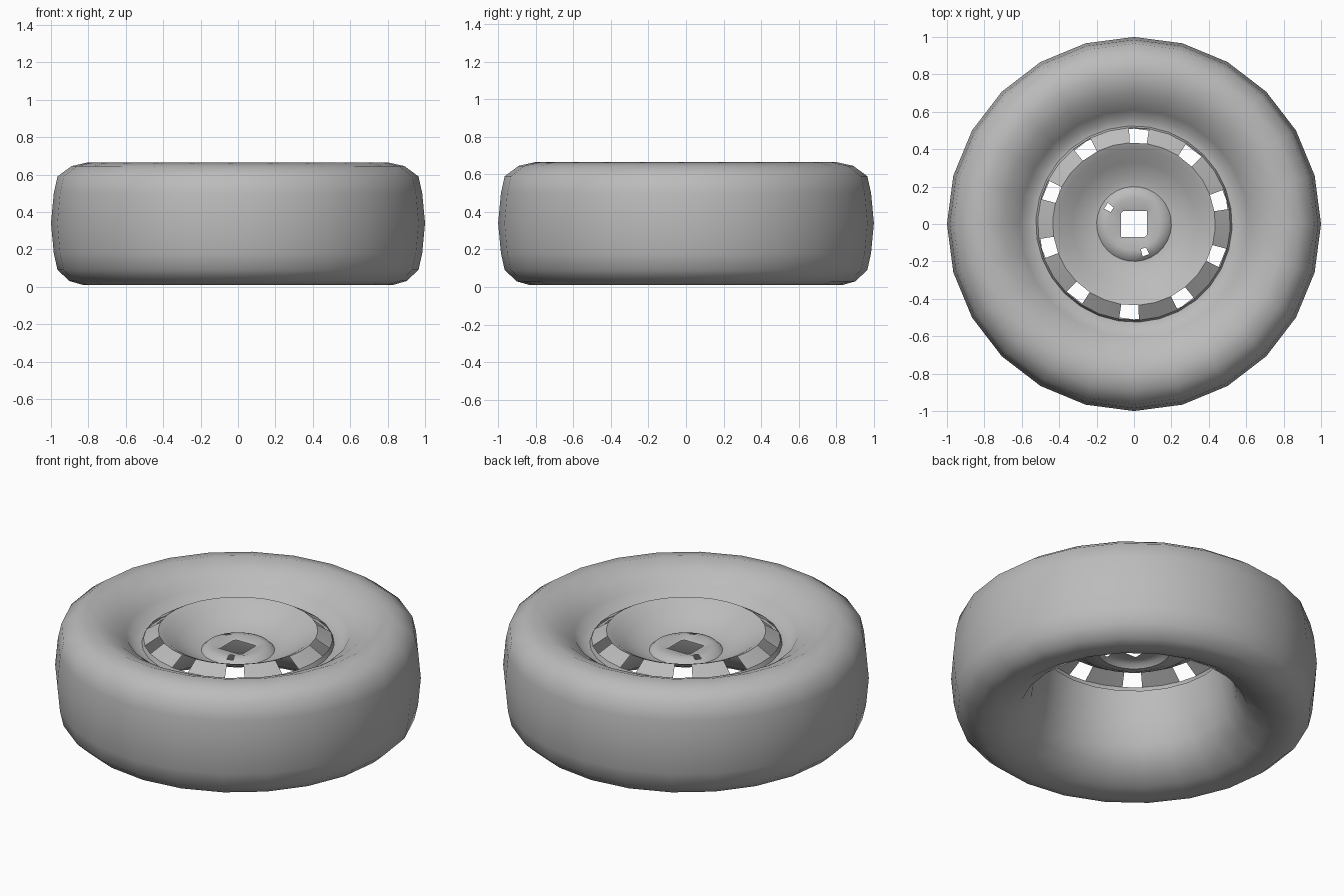
import bpy, bmesh
from math import cos, sin, pi, radians

cube = bpy.data.objects.get("Cube")
if cube:
    bpy.data.objects.remove(cube)

grey = bpy.data.materials.new("plain grey")
grey.use_nodes = True
colour = (0.5, 0.5, 0.5, 1)
grey.diffuse_color = colour
grey.node_tree.nodes["Principled BSDF"].inputs["Base Color"].default_value = colour


def lathe(name, profile, sides, start=0.0, closed=False, skip=None, square_end=False, angle=40):
    """Spin (radius, height) points round z; skip(ring, side) leaves a face open."""
    bm = bmesh.new()
    rings = []
    for k, (r, z) in enumerate(profile):
        ring = []
        for i in range(sides):
            a = start + 2 * pi * i / sides
            rr = r
            if square_end and k == len(profile) - 1:
                rr = r / max(abs(cos(a)), abs(sin(a)))
            ring.append(bm.verts.new((rr * cos(a), rr * sin(a), z)))
        rings.append(ring)
    count = len(rings)
    for k in range(count if closed else count - 1):
        low, high = rings[k], rings[(k + 1) % count]
        for i in range(sides):
            if skip and skip(k, i):
                continue
            j = (i + 1) % sides
            bm.faces.new((low[i], low[j], high[j], high[i]))
    bmesh.ops.recalc_face_normals(bm, faces=bm.faces)
    mesh = bpy.data.meshes.new(name)
    bm.to_mesh(mesh)
    bm.free()
    mesh.materials.append(grey)
    obj = bpy.data.objects.new(name, mesh)
    bpy.context.collection.objects.link(obj)
    bpy.ops.object.select_all(action='DESELECT')
    obj.select_set(True)
    bpy.context.view_layer.objects.active = obj
    bpy.ops.object.shade_smooth_by_angle(angle=radians(angle))
    return obj


# Tyre: rounded tread, matching rounded sidewalls, straight hollow barrel
tyre_profile = [
    (0.83, 0.01), (0.9, 0.03), (0.965, 0.09), (0.985, 0.18), (1.0, 0.34),
    (0.985, 0.5), (0.965, 0.59), (0.89, 0.645), (0.8, 0.665), (0.7, 0.625),
    (0.61, 0.565), (0.57, 0.51), (0.51, 0.51), (0.53, 0.34), (0.56, 0.2),
    (0.62, 0.1), (0.73, 0.035),
]
lathe("tyre", tyre_profile, 24, closed=True, angle=60)

# Wheel disc: outer ring with ten vents, ridge, dish and raised hub
sides = 30
disc_profile = [
    (0.525, 0.51), (0.515, 0.535), (0.435, 0.585), (0.4, 0.57), (0.33, 0.52),
    (0.24, 0.475), (0.2, 0.47), (0.18, 0.49), (0.14, 0.5), (0.07, 0.485),
]
bolt_sides = (11, 23)


def opening(ring, side):
    vent = ring == 1 and side % 3 == 0
    bolt = ring == 7 and side in bolt_sides
    return vent or bolt


lathe("wheel_disc", disc_profile, sides, start=radians(9), skip=opening,
      square_end=True, angle=35)
